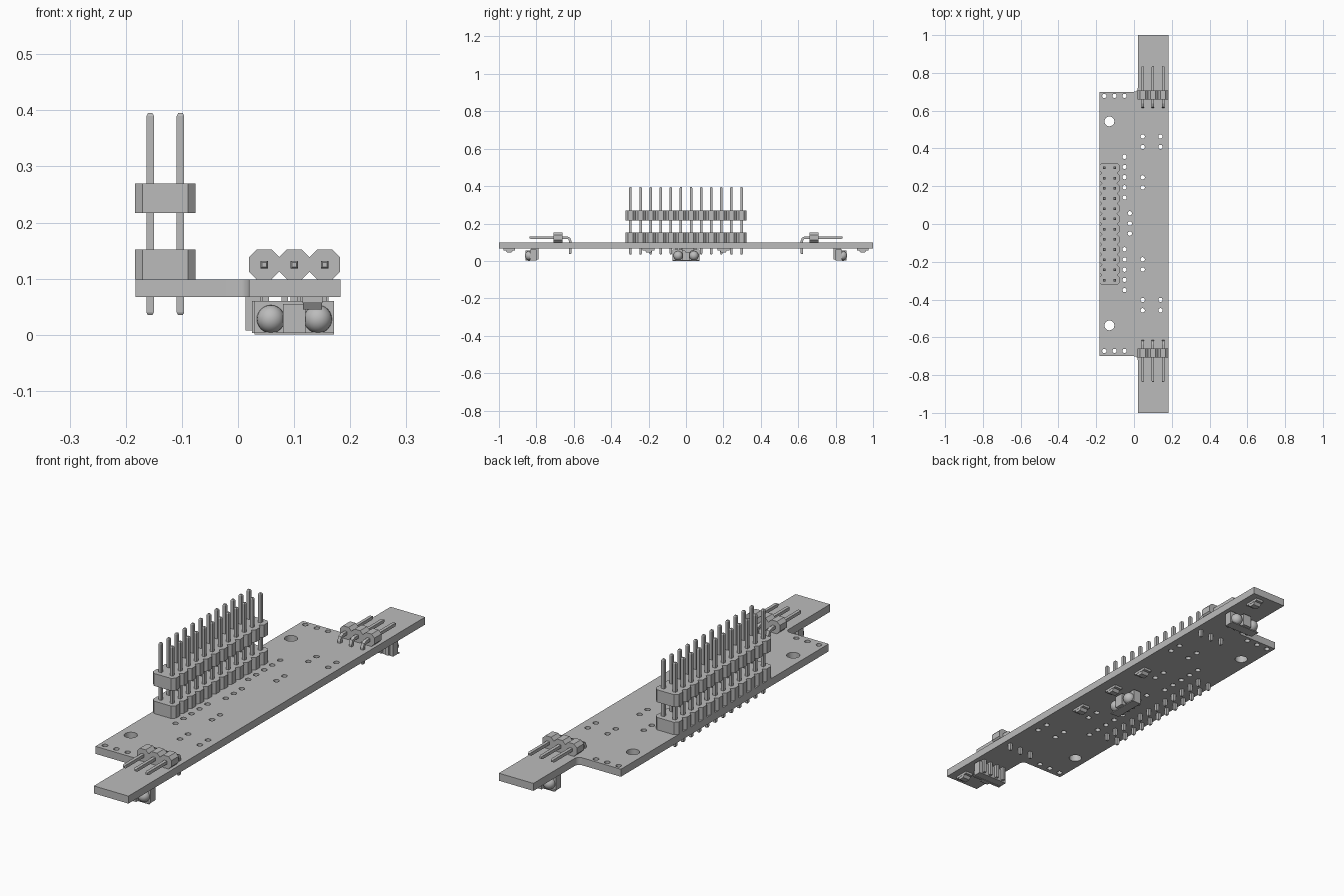
import bpy, bmesh, math
from mathutils import Matrix, Vector

old = bpy.data.objects.get("Cube")
if old:
    bpy.data.objects.remove(old, do_unlink=True)

GREY = (0.5, 0.5, 0.5, 1.0)
mat = bpy.data.materials.new("plain grey")
mat.use_nodes = True
mat.diffuse_color = GREY
mat.node_tree.nodes["Principled BSDF"].inputs["Base Color"].default_value = GREY

BOTTOM, TOP = 0.067, 0.099
PITCH = 0.054
PIN = 0.0067


def finish(bm, name, smooth=False):
    bmesh.ops.recalc_face_normals(bm, faces=bm.faces)
    mesh = bpy.data.meshes.new(name)
    bm.to_mesh(mesh)
    bm.free()
    mesh.materials.append(mat)
    ob = bpy.data.objects.new(name, mesh)
    bpy.context.collection.objects.link(ob)
    if smooth:
        bpy.ops.object.select_all(action='DESELECT')
        ob.select_set(True)
        bpy.context.view_layer.objects.active = ob
        bpy.ops.object.shade_smooth_by_angle(angle=math.radians(40))
    return ob


def box(bm, lo, hi):
    lo, hi = Vector(lo), Vector(hi)
    m = Matrix.Translation((lo + hi) / 2) @ Matrix.Diagonal((*(hi - lo), 1))
    return bmesh.ops.create_cube(bm, size=1, matrix=m)["verts"]


def circle(x, y, r, n=16):
    return [(x + r * math.cos(2 * math.pi * i / n),
             y + r * math.sin(2 * math.pi * i / n)) for i in range(n)]


def loft(bm, rings):
    """Closed tube through rings of points."""
    rings = [[bm.verts.new(p) for p in ring] for ring in rings]
    n = len(rings[0])
    for a, b in zip(rings, rings[1:]):
        for i in range(n):
            j = (i + 1) % n
            bm.faces.new((a[i], a[j], b[j], b[i]))
    bm.faces.new(rings[0])
    bm.faces.new(rings[-1])


def cell_chain(count, width, chamfer):
    """Outline of a row of chamfered cells along the second axis."""
    right = []
    for i in range(count):
        lo = (i - count / 2) * PITCH
        right += [(width / 2 - chamfer, lo), (width / 2, lo + chamfer),
                  (width / 2, lo + PITCH - chamfer)]
    right.append((width / 2 - chamfer, count / 2 * PITCH))
    return right + [(-x, y) for x, y in reversed(right)]


def pin(bm, x, y, path, side=1):
    """Square wire through (offset along y, height, half width) points."""
    rings = []
    for i, (u, z, h) in enumerate(path):
        a, b = path[max(i - 1, 0)], path[min(i + 1, len(path) - 1)]
        t = Vector((b[0] - a[0], b[1] - a[1])).normalized()
        rings.append([(x + sx * h, y + side * (u + sn * h * t.y), z - sn * h * t.x)
                      for sx, sn in ((-1, -1), (1, -1), (1, 1), (-1, 1))])
    loft(bm, rings)


# Circuit board: outline with filleted inner corners and drilled holes
half = [(0.183, 1), (0.02, 1)]
for k in range(7):
    a = -math.pi / 12 * k
    half.append((0.02 * math.cos(a), 0.72 + 0.02 * math.sin(a)))
half.append((-0.183, 0.70))
outline = half + [(x, -y) for x, y in reversed(half)]

MID = 0.003
holes = [circle(-0.13, MID + s * 0.54, 0.026, 24) for s in (-1, 1)]
small = [(-0.022, MID + k * PITCH) for k in (-1, 0, 1)]
for s in (-1, 1):
    small += [(x, MID + s * 0.675) for x in (-0.157, -0.103, -0.05)]
    small += [(-0.05, MID + s * (0.137 + k * PITCH)) for k in range(5)]
    small += [(0.046, MID + s * y) for y in (0.19, 0.244)]
    small += [(x, MID + s * y) for x in (0.046, 0.14) for y in (0.405, 0.46)]
holes += [circle(x, y, 0.0115) for x, y in small]

curve = bpy.data.curves.new("board_outline", 'CURVE')
curve.dimensions = '2D'
curve.fill_mode = 'BOTH'
curve.extrude = (TOP - BOTTOM) / 2
for loop in [outline] + holes:
    spline = curve.splines.new('POLY')
    spline.points.add(len(loop) - 1)
    for p, (x, y) in zip(spline.points, loop):
        p.co = (x, y, 0, 1)
    spline.use_cyclic_u = True
temp = bpy.data.objects.new("board_outline", curve)
bpy.context.collection.objects.link(temp)
deps = bpy.context.evaluated_depsgraph_get()
flat = bpy.data.meshes.new_from_object(temp.evaluated_get(deps))
bm = bmesh.new()
bm.from_mesh(flat)
bmesh.ops.remove_doubles(bm, verts=bm.verts, dist=0.00001)
bmesh.ops.translate(bm, verts=bm.verts, vec=(0, 0, (TOP + BOTTOM) / 2))
bpy.data.objects.remove(temp, do_unlink=True)
bpy.data.meshes.remove(flat)
finish(bm, "circuit_board", True)

# Tall double-row header: two plastic strips and straight pins
HX = -0.1295
chain = cell_chain(12, 0.108, 0.0135)
for name, z0 in (("lower_header_strip", TOP), ("upper_header_strip", 0.217)):
    bm = bmesh.new()
    loft(bm, [[(HX + x, y, z) for x, y in chain] for z in (z0, z0 + 0.053)])
    finish(bm, name)
bm = bmesh.new()
for i in range(12):
    for s in (-1, 1):
        pin(bm, HX + s * PITCH / 2, (i - 5.5) * PITCH,
            [(0, 0.035, 0.004), (0, 0.04, PIN), (0, 0.39, PIN), (0, 0.395, 0.004)])
finish(bm, "tall_header_pins")

# Right-angle three-pin headers at both ends
chain = cell_chain(3, 0.053, 0.0135)
bent = [(0, 0.036, 0.004), (0, 0.041, PIN), (0, 0.108, PIN), (0.005, 0.12, PIN),
        (0.017, 0.125, PIN), (0.212, 0.125, PIN), (0.217, 0.125, 0.004)]
for end, s in (("front", -1), ("back", 1)):
    bm = bmesh.new()
    loft(bm, [[(0.1005 + u, s * y, TOP + 0.0265 + v) for v, u in chain]
              for y in (0.66, 0.708)])
    finish(bm, end + "_header_strip")
    bm = bmesh.new()
    for k in (-1, 0, 1):
        pin(bm, 0.1005 + k * PITCH, s * 0.62, bent, s)
    finish(bm, end + "_header_pins")


# Optical sensors under the board: housing, two lenses, solder legs
def sensor(name, x, y, turn):
    place = Matrix.Translation((x, y, 0)) @ Matrix.Rotation(turn, 4, 'Z')
    bm = bmesh.new()
    box(bm, (-0.071, -0.03, 0.003), (0.071, 0.004, 0.06))
    box(bm, (-0.02, 0.004, 0.003), (0.02, 0.028, 0.055))
    box(bm, (-0.071, 0.004, 0.001), (0.071, 0.014, 0.005))
    bm.transform(place)
    finish(bm, name + "_housing")
    bm = bmesh.new()
    for s in (-1, 1):
        bmesh.ops.create_uvsphere(bm, u_segments=20, v_segments=12, radius=0.025,
                                  matrix=Matrix.Translation((s * 0.042, 0.007, 0.028)))
    bm.transform(place)
    finish(bm, name + "_lenses", True)
    bm = bmesh.new()
    for k in (-1.5, -0.5, 0.5, 1.5):
        c = k * 0.034
        box(bm, (c - 0.006, -0.042, 0.008), (c + 0.006, -0.03, BOTTOM))
        box(bm, (c - 0.006, -0.03, 0.06), (c + 0.006, -0.005, BOTTOM))
    bm.transform(place)
    finish(bm, name + "_legs")


sensor("back_sensor", 0.1005, 0.83, 0)
sensor("front_sensor", 0.1005, -0.83, math.pi)
sensor("middle_sensor", 0.055, 0, -math.pi / 2)

# Small surface lamps under the board: flat base with a tapered cap
for i, (x, y) in enumerate([(0.133, -0.945), (0.12, -0.2), (0.12, 0.01),
                            (0.12, 0.2), (0.133, 0.945)]):
    bm = bmesh.new()
    box(bm, (x - 0.018, y - 0.032, 0.057), (x + 0.018, y + 0.032, BOTTOM))
    for v in box(bm, (x - 0.017, y - 0.02, 0.045), (x + 0.017, y + 0.02, 0.057)):
        if v.co.z < 0.05:
            v.co.y = y + (v.co.y - y) * 0.6
    finish(bm, "lamp_%d" % (i + 1))
